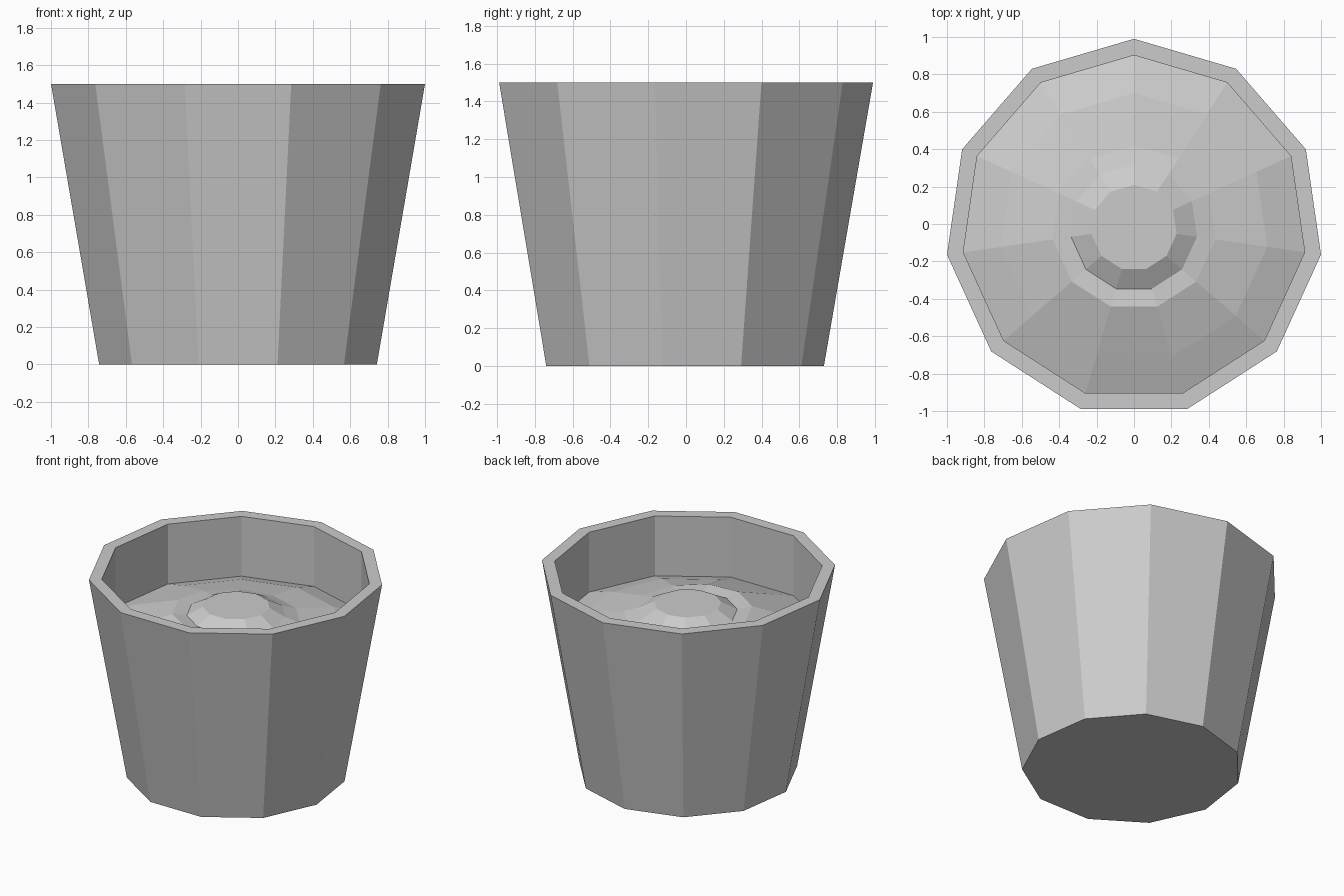
import bpy, bmesh, math

cube = bpy.data.objects.get("Cube")
if cube:
    bpy.data.objects.remove(cube, do_unlink=True)

SIDES = 11
CENTRE_Y = -0.02
SOIL_Z = 1.05

grey = bpy.data.materials.new("light_grey")
grey.use_nodes = True
colour = (0.6, 0.6, 0.6, 1)
grey.diffuse_color = colour
grey.node_tree.nodes["Principled BSDF"].inputs["Base Color"].default_value = colour


def loft(name, rings, cap_start=False, cap_end=False):
    """Join rings of (radius, height, tilt); tilt raises the front right side."""
    bm = bmesh.new()
    loops = []
    for radius, height, tilt in rings:
        loop = []
        for i in range(SIDES):
            a = math.pi / 2 + i * math.tau / SIDES
            lean = -tilt * (math.cos(a) * 0.5 + math.sin(a) * 0.87)
            loop.append(bm.verts.new((radius * math.cos(a),
                                      radius * math.sin(a) + CENTRE_Y,
                                      height + lean)))
        loops.append(loop)
    for low, high in zip(loops, loops[1:]):
        for i in range(SIDES):
            j = (i + 1) % SIDES
            bm.faces.new((low[i], low[j], high[j], high[i]))
    if cap_start:
        bm.faces.new(loops[0][::-1])
    if cap_end:
        bm.faces.new(loops[-1])
    mesh = bpy.data.meshes.new(name)
    bm.to_mesh(mesh)
    bm.free()
    mesh.materials.append(grey)
    obj = bpy.data.objects.new(name, mesh)
    bpy.context.collection.objects.link(obj)
    return obj


# Tapered pot with a flat rim and an upright inner wall
loft("pot", [(0.75, 0, 0), (1.01, 1.5, 0), (0.922, 1.5, 0),
             (0.922, SOIL_Z, 0)], cap_start=True)

# Soil heaped in steps, with a shallow groove on its front side
loft("soil", [(0.922, SOIL_Z, 0), (0.72, 1.12, 0), (0.44, 1.19, 0.03),
              (0.34, 1.2, 0), (0.23, 1.26, 0)], cap_end=True)
